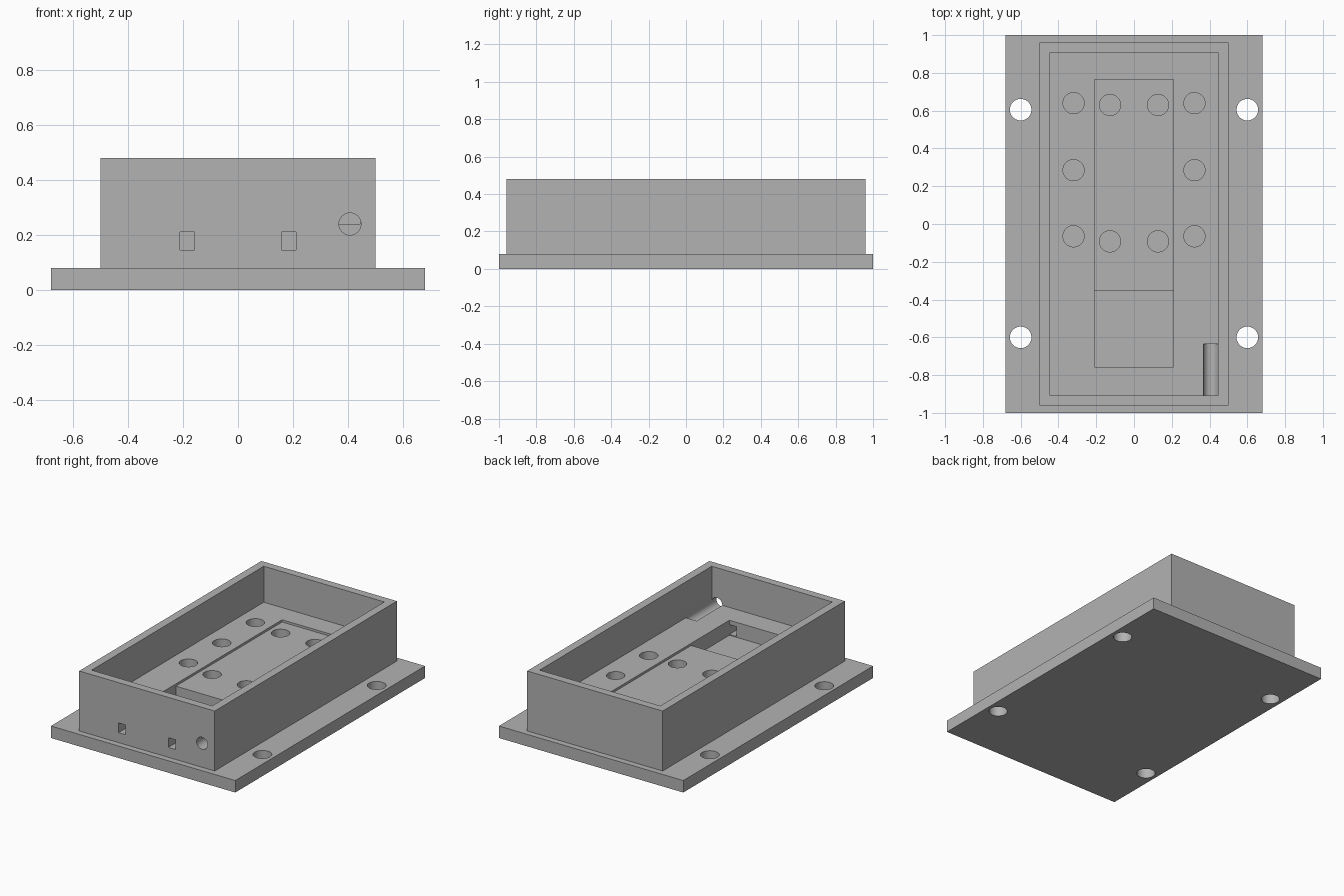
import bpy
from math import pi

cube = bpy.data.objects.get("Cube")
if cube:
    bpy.data.objects.remove(cube, do_unlink=True)

grey = bpy.data.materials.new("plain grey")
grey.use_nodes = True
colour = (0.45, 0.45, 0.45, 1)
grey.diffuse_color = colour
grey.node_tree.nodes["Principled BSDF"].inputs["Base Color"].default_value = colour


def block(name, x, y, z):
    """Box spanning the (low, high) ranges given."""
    spans = (x, y, z)
    bpy.ops.mesh.primitive_cube_add(size=1, location=[(a + b) / 2 for a, b in spans])
    ob = bpy.context.object
    ob.name = name
    ob.scale = [b - a for a, b in spans]
    bpy.ops.object.transform_apply(location=True, rotation=True, scale=True)
    ob.data.materials.append(grey)
    return ob


def drill(centre, radius, depth, rotation=(0, 0, 0)):
    bpy.ops.mesh.primitive_cylinder_add(vertices=64, radius=radius, depth=depth,
                                        location=centre, rotation=rotation)
    ob = bpy.context.object
    ob.name = "drill"
    ob.data.materials.append(grey)
    return ob


def cut(target, cutter):
    cutter.hide_render = True
    mod = target.modifiers.new("cut", "BOOLEAN")
    mod.operation = "DIFFERENCE"
    mod.solver = "EXACT"
    mod.object = cutter
    bpy.context.view_layer.objects.active = target
    bpy.ops.object.modifier_apply(modifier=mod.name)
    bpy.data.objects.remove(cutter, do_unlink=True)


PLATE, FLOOR, TOP = 0.08, 0.24, 0.48

# Mounting plate with four screw holes
plate = block("mounting_plate", (-0.68, 0.68), (-1, 1), (0, PLATE))
for x in (-0.6, 0.6):
    for y in (-0.6, 0.605):
        cut(plate, drill((x, y, PLATE / 2), 0.057, 0.3))

# Open-topped box with a thick floor
box = block("open_box", (-0.5, 0.5), (-0.96, 0.96), (PLATE, TOP))
cut(box, block("cavity", (-0.445, 0.445), (-0.907, 0.907), (FLOOR, 0.6)))

# Stepped recess in the floor: shallow behind, deep in front
cut(box, block("shallow_recess", (-0.21, 0.21), (-0.5, 0.765), (0.225, 0.3)))
cut(box, block("deep_recess", (-0.21, 0.21), (-0.757, -0.355), (0.14, 0.3)))

# Square channels from the front wall into the deep recess
for x in (-0.21, 0.158):
    cut(box, block("channel", (x, x + 0.052), (-1.1, -0.7), (0.146, 0.211)))

# Round cable passage that continues as a half groove in the floor
cut(box, drill((0.407, -0.8675, FLOOR), 0.04, 0.465, (pi / 2, 0, 0)))

# Blind round sockets in the floor
sockets = [(0.32, 0.64), (0.32, 0.285), (0.32, -0.065), (0.127, 0.63), (0.127, -0.092)]
for x, y in sockets:
    for side in (-1, 1):
        cut(box, drill((side * x, y, 0.22), 0.056, 0.22))

# Smooth hole walls, sharp edges elsewhere
bpy.ops.object.select_all(action="DESELECT")
for ob in (plate, box):
    ob.select_set(True)
bpy.context.view_layer.objects.active = box
bpy.ops.object.shade_smooth_by_angle(angle=pi / 6)
